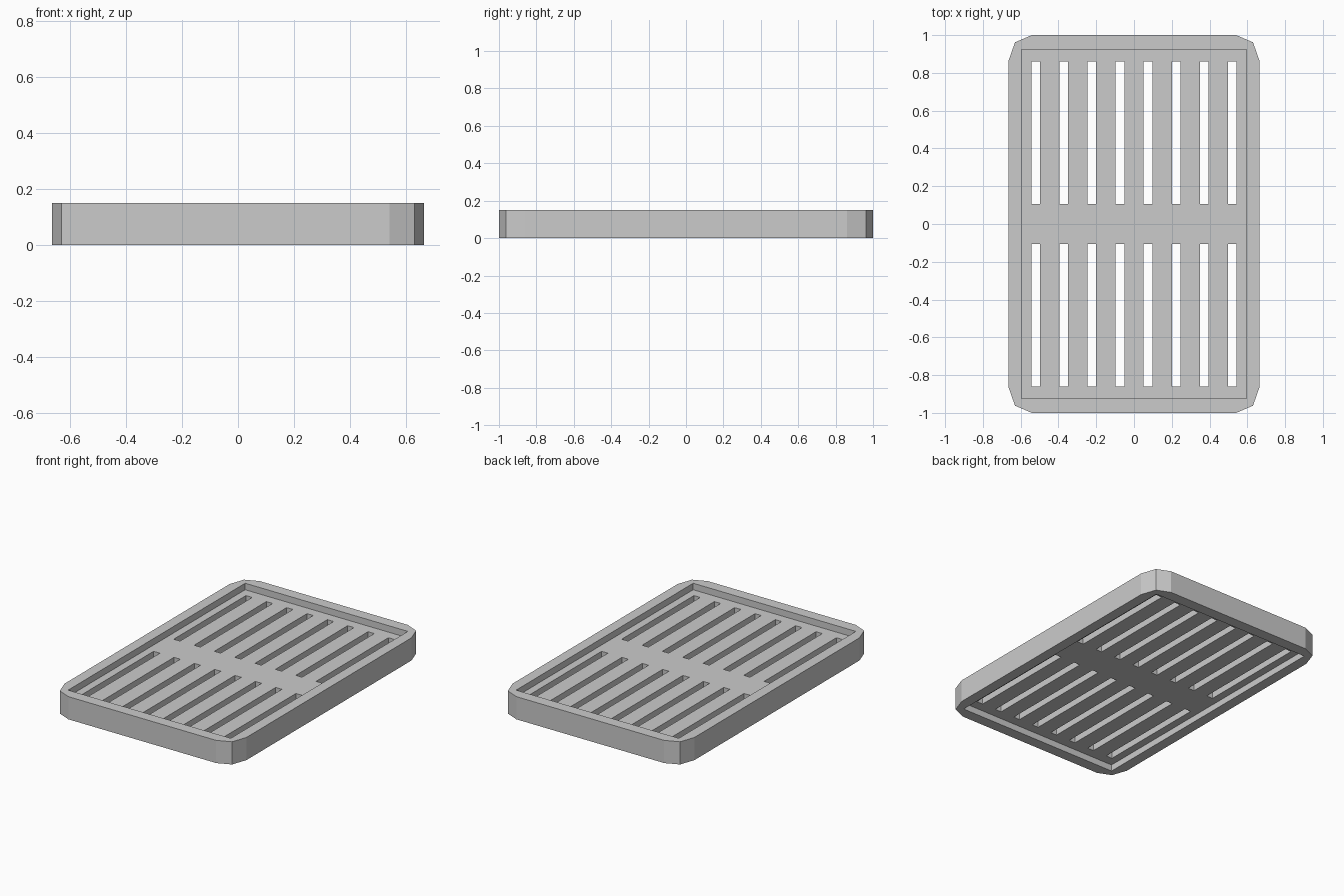
import bpy, bmesh
from mathutils import Matrix

if "Cube" in bpy.data.objects:
    bpy.data.objects.remove(bpy.data.objects["Cube"])

H = 0.15           # overall height
RECESS = 0.043     # depth of the panel below each rim


def finish(bm, name):
    bmesh.ops.recalc_face_normals(bm, faces=bm.faces)
    mesh = bpy.data.meshes.new(name)
    bm.to_mesh(mesh)
    bm.free()
    ob = bpy.data.objects.new(name, mesh)
    bpy.context.collection.objects.link(ob)
    return ob


def boxes(name, ranges):
    bm = bmesh.new()
    for r in ranges:
        mid = [(a + b) / 2 for a, b in r]
        size = [b - a for a, b in r]
        m = Matrix.Translation(mid) @ Matrix.Diagonal((*size, 1))
        bmesh.ops.create_cube(bm, size=1, matrix=m)
    return finish(bm, name)


# Tray body: rectangle with two-step chamfered corners
corner = [(0.665, 0.862), (0.63, 0.962), (0.541, 1.0)]
outline = []
for sx, sy in ((1, 1), (-1, 1), (-1, -1), (1, -1)):
    pts = corner if sx * sy > 0 else corner[::-1]
    outline += [(sx * x, sy * y) for x, y in pts]
bm = bmesh.new()
base = bm.faces.new([bm.verts.new((x, y, 0)) for x, y in outline])
top = bmesh.ops.extrude_face_region(bm, geom=[base], use_keep_orig=True)
bmesh.ops.translate(bm, vec=(0, 0, H),
                    verts=[v for v in top["geom"] if isinstance(v, bmesh.types.BMVert)])
tray = finish(bm, "slotted_tray")

# Recesses above and below the panel
recess = boxes("recess_cutter", [((-0.595, 0.595), (-0.925, 0.925), z)
                                 for z in ((-0.1, RECESS), (H - RECESS, H + 0.1))])

# Two rows of eight drain slots
slots = []
for i in range(8):
    x = (i - 3.5) * 0.1488
    for y in ((0.105, 0.86), (-0.86, -0.105)):
        slots.append(((x - 0.023, x + 0.023), y, (-0.1, H + 0.1)))
slot_cutter = boxes("slot_cutter", slots)

for cutter in (recess, slot_cutter):
    cutter.hide_render = True
    cutter.display_type = 'WIRE'
    mod = tray.modifiers.new(cutter.name, 'BOOLEAN')
    mod.operation = 'DIFFERENCE'
    mod.solver = 'EXACT'
    mod.object = cutter

# Bake the cuts and clear away the cutters
bpy.context.view_layer.objects.active = tray
for mod in list(tray.modifiers):
    bpy.ops.object.modifier_apply(modifier=mod.name)
for cutter in (recess, slot_cutter):
    bpy.data.objects.remove(cutter)
